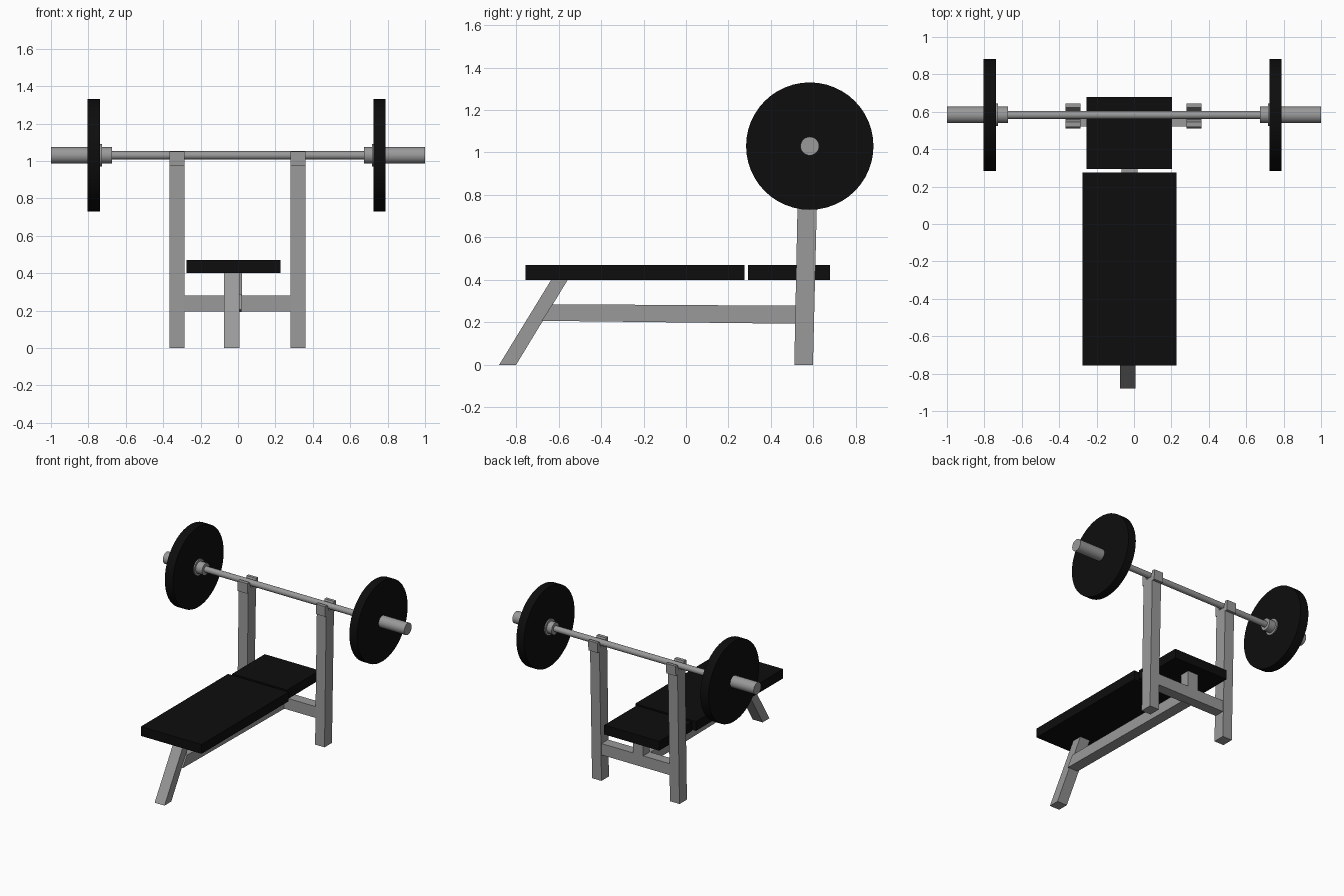
import bpy, bmesh, math
from mathutils import Matrix, Vector

if "Cube" in bpy.data.objects:
    bpy.data.objects.remove(bpy.data.objects["Cube"], do_unlink=True)


def material(name, rgb):
    m = bpy.data.materials.new(name)
    m.use_nodes = True
    m.diffuse_color = (*rgb, 1)
    m.node_tree.nodes["Principled BSDF"].inputs["Base Color"].default_value = (*rgb, 1)
    return m


STEEL = material("grey steel", (0.32, 0.32, 0.32))
BLACK = material("black", (0.004, 0.004, 0.004))


def finish(bm, name, mat):
    bmesh.ops.recalc_face_normals(bm, faces=bm.faces)
    mesh = bpy.data.meshes.new(name)
    bm.to_mesh(mesh)
    bm.free()
    mesh.materials.append(mat)
    ob = bpy.data.objects.new(name, mesh)
    bpy.context.collection.objects.link(ob)
    return ob


def extrude_side(name, outline, x0, x1, mat):
    """Side outline of (y, z) points, extruded from x0 to x1."""
    bm = bmesh.new()
    face = bm.faces.new([bm.verts.new((x0, y, z)) for y, z in outline])
    ext = bmesh.ops.extrude_face_region(bm, geom=[face])
    moved = [v for v in ext["geom"] if isinstance(v, bmesh.types.BMVert)]
    bmesh.ops.translate(bm, verts=moved, vec=(x1 - x0, 0, 0))
    return finish(bm, name, mat)


def block(name, x0, x1, y0, y1, z0, z1, mat):
    return extrude_side(name, [(y0, z0), (y1, z0), (y1, z1), (y0, z1)], x0, x1, mat)


BAR_Y, BAR_Z = 0.583, 1.03


def rod(name, x0, x1, radius, mat, sides=32):
    """Cylinder along the bar axis."""
    bm = bmesh.new()
    place = Matrix.Translation(((x0 + x1) / 2, BAR_Y, BAR_Z)) @ Matrix.Rotation(math.pi / 2, 4, "Y")
    bmesh.ops.create_cone(bm, cap_ends=True, segments=sides, radius1=radius,
                          radius2=radius, depth=abs(x1 - x0), matrix=place)
    ob = finish(bm, name, mat)
    for p in ob.data.polygons:
        p.use_smooth = len(p.vertices) == 4
    for e in ob.data.edges:
        a, b = (ob.data.vertices[i].co for i in e.vertices)
        e.use_edge_sharp = abs(a.x - b.x) < 1e-5
    return ob


# Pads
block("main_pad", -0.275, 0.228, -0.757, 0.275, 0.40, 0.47, BLACK)
block("head_pad", -0.253, 0.203, 0.293, 0.678, 0.40, 0.47, BLACK)

# Lower frame
extrude_side("front_leg", [(-0.88, 0), (-0.80, 0), (-0.557, 0.40), (-0.635, 0.40)],
             -0.075, 0.007, STEEL)
extrude_side("spine_beam", [(-0.68, 0.207), (0.53, 0.193), (0.53, 0.278), (-0.63, 0.285)],
             -0.066, 0.018, STEEL)
block("cross_beam", -0.30, 0.30, 0.52, 0.598, 0.195, 0.28, STEEL)
block("head_pad_post", -0.064, 0.022, 0.522, 0.598, 0.27, 0.40, STEEL)

# Leaning uprights, each topped by a notch that holds the bar
for side, x0, x1 in (("right", -0.365, -0.286), ("left", 0.282, 0.36)):
    extrude_side(side + "_upright",
                 [(0.51, 0), (0.598, 0), (0.622, 0.98), (0.53, 0.98)], x0, x1, STEEL)
    extrude_side(side + "_bar_hook",
                 [(0.518, 0.975), (0.642, 0.975), (0.645, 1.05), (0.622, 1.05), (0.607, 1.006),
                  (0.56, 1.006), (0.545, 1.05), (0.518, 1.05)], x0, x1, STEEL)

# Barbell
rod("bar", -0.70, 0.70, 0.022, STEEL, 24)
for side, s, inner, outer in (("right", -1, 0.737, 0.805), ("left", 1, 0.725, 0.788)):
    rod(side + "_sleeve", s * 0.675, s, 0.044, STEEL)
    rod(side + "_collar", s * (inner - 0.009), s * (inner + 0.01), 0.06, STEEL)
    rod(side + "_weight_plate", s * inner, s * outer, 0.30, BLACK, 48)
